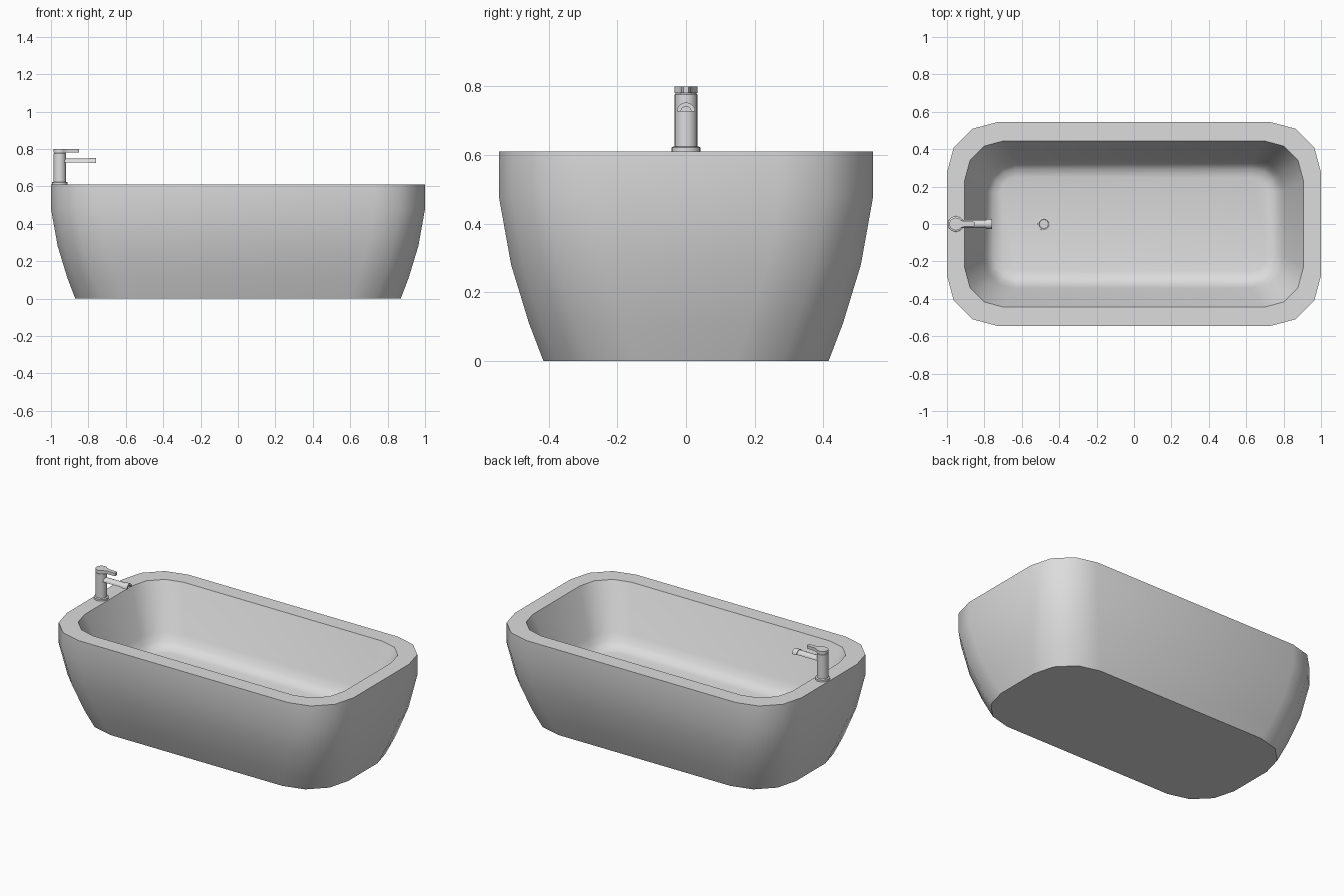
import bpy, bmesh, math
from mathutils import Vector

if "Cube" in bpy.data.objects:
    bpy.data.objects.remove(bpy.data.objects["Cube"], do_unlink=True)

GREY = (0.72, 0.72, 0.72, 1)
mat = bpy.data.materials.new("light grey")
mat.use_nodes = True
mat.diffuse_color = GREY
mat.node_tree.nodes["Principled BSDF"].inputs["Base Color"].default_value = GREY

RIM = 0.61
FLOOR = 0.25
TAP_X = -0.953


def finish(name, bm):
    bmesh.ops.recalc_face_normals(bm, faces=bm.faces)
    mesh = bpy.data.meshes.new(name)
    bm.to_mesh(mesh)
    bm.free()
    mesh.materials.append(mat)
    obj = bpy.data.objects.new(name, mesh)
    bpy.context.collection.objects.link(obj)
    bpy.ops.object.select_all(action='DESELECT')
    obj.select_set(True)
    bpy.context.view_layer.objects.active = obj
    bpy.ops.object.shade_smooth_by_angle(angle=math.radians(40))


def loft(name, rings):
    """Skin a stack of closed rings and cap both ends."""
    bm = bmesh.new()
    loops = [[bm.verts.new(p) for p in ring] for ring in rings]
    for a, b in zip(loops, loops[1:]):
        for i in range(len(a)):
            j = (i + 1) % len(a)
            bm.faces.new((a[i], a[j], b[j], b[i]))
    bm.faces.new(loops[0])
    bm.faces.new(loops[-1])
    finish(name, bm)


def rounded_rect(hx, hy, r, z, steps=3):
    """Rectangle outline with arc corners."""
    pts = []
    for k, (sx, sy) in enumerate([(1, 1), (-1, 1), (-1, -1), (1, -1)]):
        for i in range(steps + 1):
            a = math.pi / 2 * (k + i / steps)
            pts.append(Vector((sx * (hx - r) + r * math.cos(a),
                               sy * (hy - r) + r * math.sin(a), z)))
    return pts


def circle(x, r, z, n=24):
    return [Vector((x + r * math.cos(math.tau * i / n),
                    r * math.sin(math.tau * i / n), z)) for i in range(n)]


def turned(name, x, profile):
    """Round part from (radius, height) pairs."""
    loft(name, [circle(x, r, z) for r, z in profile])


def prism(name, outline, offset):
    loft(name, [outline, [p + Vector(offset) for p in outline]])


def arc(x, z, r, n=10):
    """Upper half circle across the spout."""
    return [Vector((x, r * math.cos(math.pi * i / n), z + r * math.sin(math.pi * i / n)))
            for i in range(n + 1)]


# Tub: outside from base to rim, then straight walls down to a rounded floor edge
outside = [(0, 0.13), (0.11, 0.088), (0.28, 0.036), (0.48, 0), (RIM, 0)]
inside = [(RIM, 0, 0.21), (0.335, 0.1, 0.17), (0.288, 0.122, 0.15),
          (0.26, 0.152, 0.12), (FLOOR, 0.195, 0.08)]
rings = [rounded_rect(1 - d, 0.545 - d, 0.27, z) for z, d in outside]
rings += [rounded_rect(0.905 - d, 0.445 - d, r, z) for z, d, r in inside]
loft("tub", rings)

# Drain with a raised ring and a recessed plug
turned("drain", -0.482, [(0.033, FLOOR - 0.01), (0.033, FLOOR + 0.004), (0.03, FLOOR + 0.006),
                         (0.026, FLOOR + 0.006), (0.024, FLOOR + 0.002)])

# Tap column and its foot
turned("tap_foot", TAP_X, [(0.042, RIM), (0.042, RIM + 0.011), (0.038, RIM + 0.014)])
turned("tap_column", TAP_X, [(0.033, RIM), (0.033, 0.776), (0.031, 0.778), (0.031, 0.782)])

# Lever: round head running into a narrow paddle
lever = [Vector((TAP_X + 0.034 * math.cos(a), 0.034 * math.sin(a), 0.78))
         for a in [math.radians(40 + 280 * i / 18) for i in range(19)]]
lever += [Vector((x, y, 0.78)) for x, y in
          [(-0.905, -0.013), (-0.86, -0.013), (-0.85, -0.008),
           (-0.85, 0.008), (-0.86, 0.013), (-0.905, 0.013)]]
prism("lever", lever, (0, 0, 0.019))

# Spout: half-round arm with an open arched tip
prism("spout_arm", arc(-0.94, 0.727, 0.022), (0.152, 0, 0))
prism("spout_tip", arc(-0.79, 0.726, 0.027) + arc(-0.79, 0.726, 0.015)[::-1], (0.032, 0, 0))
